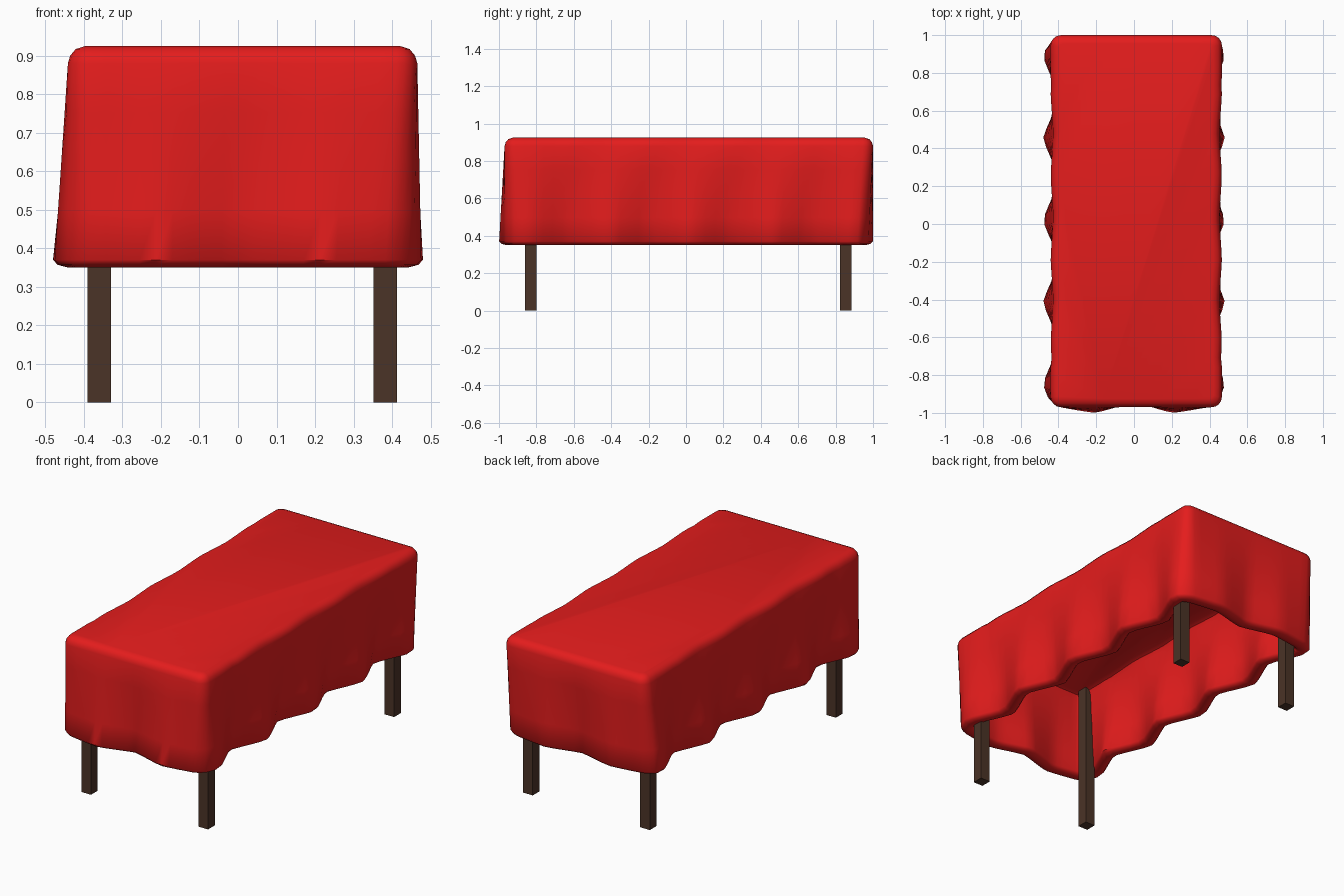
import bpy, bmesh, math
from mathutils import Vector

if "Cube" in bpy.data.objects:
    bpy.data.objects.remove(bpy.data.objects["Cube"])


def material(name, rgb):
    m = bpy.data.materials.new(name)
    m.diffuse_color = (*rgb, 1)
    m.use_nodes = True
    m.node_tree.nodes["Principled BSDF"].inputs["Base Color"].default_value = m.diffuse_color
    return m


red = material("red_cloth", (0.78, 0.012, 0.012))
wood = material("dark_wood", (0.07, 0.033, 0.02))


def make_object(name, bm, mat):
    bmesh.ops.recalc_face_normals(bm, faces=bm.faces)
    me = bpy.data.meshes.new(name)
    bm.to_mesh(me)
    bm.free()
    me.materials.append(mat)
    ob = bpy.data.objects.new(name, me)
    bpy.context.collection.objects.link(ob)
    return ob


def rounded_rect(a, b, r, side=36, end=18, corner=4):
    """Points and outward normals round a rectangle of half sizes a, b."""
    out = []
    corners = [(1, -1, -90, side), (1, 1, 0, end), (-1, 1, 90, side), (-1, -1, 180, end)]
    arcs = []
    for sx, sy, start, _ in corners:
        arc = []
        for i in range(corner + 1):
            t = math.radians(start + 90 * i / corner)
            n = Vector((math.cos(t), math.sin(t)))
            arc.append((Vector((sx * (a - r), sy * (b - r))) + n * r, n))
        arcs.append(arc)
    for k, (_, _, _, count) in enumerate(corners):
        out += arcs[k]
        p, n = arcs[k][-1]
        q = arcs[(k + 1) % 4][0][0]
        out += [(p.lerp(q, i / count), n) for i in range(1, count)]
    return out


def wave(u):
    """Fold shape, part cosine and part triangle, peak at u = 0."""
    tri = 4 * abs((u % 1) - 0.5) - 1
    return 0.25 * math.cos(2 * math.pi * u) + 0.75 * tri


def cloth_ring(inset, z, t):
    """Outline blended from the flat top (t=0) to the folded hem (t=1)."""
    r = max(0.055 - inset, 0.02)
    top = rounded_rect(0.4535 - inset, 0.985 - inset, r)
    hem = rounded_rect(0.4385 - inset, 0.972 - inset, r)
    ring = []
    for (p, _), (q, n) in zip(top, hem):
        fold = wave((q.y - 0.02) / 0.434)
        # top edge pulls in slightly above each outward fold
        pull = 0.007 * (1 + fold) if abs(q.y) < 0.72 else 0
        p = p + Vector((0.012 - n.x * pull, 0.015))
        # end folds stay fuller towards the corners
        d = abs(q.x) - 0.205
        end = 0.028 * wave(d / (0.41 if d < 0 else 0.7))
        if q.y > 0:
            end = 0.004 + 0.85 * end
        q = q + Vector((n.x * 0.043 * fold, n.y * end))
        v = p.lerp(q, t)
        ring.append((v.x, v.y, z))
    return ring


# Tablecloth: inside, rounded thick hem, outside and rounded top edge
T = 0.08
profile = [(T + 0.03, 0.845, 0), (T + 0.008, 0.835, 0)]
profile += [(T, 0.81 + (0.37 - 0.81) * t, t) for t in (0, 0.25, 0.5, 0.75, 1)]
profile += [(0.068, 0.357, 1), (0.04, 0.35, 1), (0.012, 0.357, 1)]
profile += [(0, 0.37 + 0.51 * (1 - t), t) for t in (1, 0.75, 0.5, 0.25, 0)]
profile += [(0.006, 0.9, 0), (0.02, 0.917, 0), (0.045, 0.925, 0)]

bm = bmesh.new()
rings = [[bm.verts.new(c) for c in cloth_ring(*p)] for p in profile]
for lo, hi in zip(rings, rings[1:]):
    for i in range(len(lo)):
        j = (i + 1) % len(lo)
        bm.faces.new((lo[i], lo[j], hi[j], hi[i]))
bm.faces.new(rings[0])
bm.faces.new(rings[-1])
cloth = make_object("tablecloth", bm, red)
bpy.context.view_layer.objects.active = cloth
cloth.select_set(True)
bpy.ops.object.shade_smooth_by_angle(angle=math.radians(45))

# Four square legs
for yname, y in (("front", -0.83), ("back", 0.855)):
    for xname, x in (("left", -0.36), ("right", 0.382)):
        bm = bmesh.new()
        bmesh.ops.create_cube(bm, size=1)
        bmesh.ops.scale(bm, vec=(0.061, 0.061, 0.86), verts=bm.verts)
        bmesh.ops.translate(bm, vec=(x, y, 0.43), verts=bm.verts)
        make_object(f"{yname}_{xname}_leg", bm, wood)
